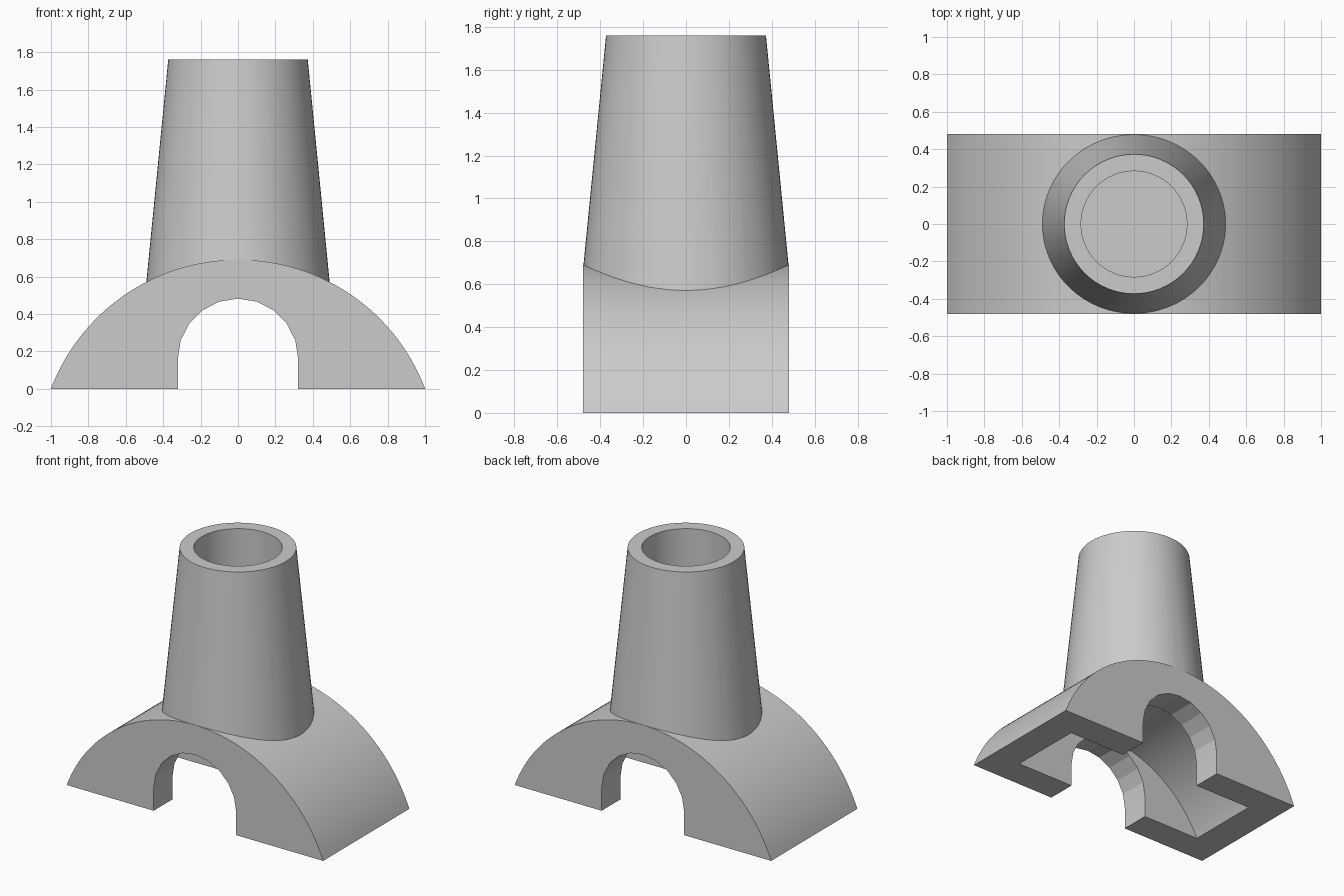
import bpy, bmesh
from math import sin, cos, asin, pi, radians

if "Cube" in bpy.data.objects:
    bpy.data.objects.remove(bpy.data.objects["Cube"])

HALF_DEPTH = 0.48
ARC_Z = -0.38        # centre height of the saddle arcs
WALL = 0.21

grey = bpy.data.materials.new("plain_grey")
grey.use_nodes = True
grey.diffuse_color = (0.6, 0.6, 0.6, 1)
grey.node_tree.nodes["Principled BSDF"].inputs["Base Color"].default_value = (0.6, 0.6, 0.6, 1)


def finish(name, bm):
    bmesh.ops.recalc_face_normals(bm, faces=bm.faces)
    mesh = bpy.data.meshes.new(name)
    bm.to_mesh(mesh)
    bm.free()
    mesh.materials.append(grey)
    obj = bpy.data.objects.new(name, mesh)
    bpy.context.collection.objects.link(obj)
    return obj


def extrude_profile(name, points, half):
    """Extrude an x-z outline along y from -half to +half."""
    bm = bmesh.new()
    face = bm.faces.new([bm.verts.new((x, -half, z)) for x, z in points])
    new = bmesh.ops.extrude_face_region(bm, geom=[face])["geom"]
    bmesh.ops.translate(bm, vec=(0, 2 * half, 0),
                        verts=[v for v in new if isinstance(v, bmesh.types.BMVert)])
    return finish(name, bm)


def arc(radius, centre_z, start, end, steps):
    return [(radius * cos(a), centre_z + radius * sin(a))
            for a in (start + (end - start) * i / steps for i in range(steps + 1))]


def segment(radius, bottom, steps):
    """Circular segment cut flat at the given height."""
    a = asin((bottom - ARC_Z) / radius)
    return arc(radius, ARC_Z, a, pi - a, steps)


def round_body(name, r_low, r_high, low, high, sides=64):
    bm = bmesh.new()
    bmesh.ops.create_cone(bm, cap_ends=True, segments=sides,
                          radius1=r_low, radius2=r_high, depth=high - low)
    bmesh.ops.translate(bm, verts=bm.verts, vec=(0, 0, (low + high) / 2))
    return finish(name, bm)


def combine(target, tool, operation):
    mod = target.modifiers.new(tool.name, "BOOLEAN")
    mod.operation, mod.solver, mod.object = operation, "EXACT", tool
    tool.hide_render = True
    bpy.context.view_layer.objects.active = target
    bpy.ops.object.modifier_apply(modifier=mod.name)
    bpy.data.objects.remove(tool)


# Curved saddle and tapered socket, trimmed to one flush depth
body = extrude_profile("saddle_with_socket", segment(1.07, 0, 64), 0.6)
combine(body, round_body("socket", 0.497, 0.373, 0.5, 1.76), "UNION")
slab = [(-2, -1), (2, -1), (2, 3), (-2, 3)]
combine(body, extrude_profile("trim_slab", slab, HALF_DEPTH), "INTERSECT")

# Hollow underside, following the outer arc
combine(body, extrude_profile("cavity", segment(1.07 - WALL + 0.006, -0.1, 64),
                              HALF_DEPTH - WALL), "DIFFERENCE")

# Arched openings through both end walls
arch = [(-0.322, -0.2), (0.322, -0.2)] + arc(0.322, 0.16, 0, pi, 10)
combine(body, extrude_profile("arch_opening", arch, 1), "DIFFERENCE")

# Blind bore in the socket
combine(body, round_body("bore", 0.283, 0.283, 0.69, 2), "DIFFERENCE")

# Smooth the curved walls, keep the coarse arch and all rims crisp
body.select_set(True)
bpy.context.view_layer.objects.active = body
bpy.ops.object.shade_smooth_by_angle(angle=radians(12))
